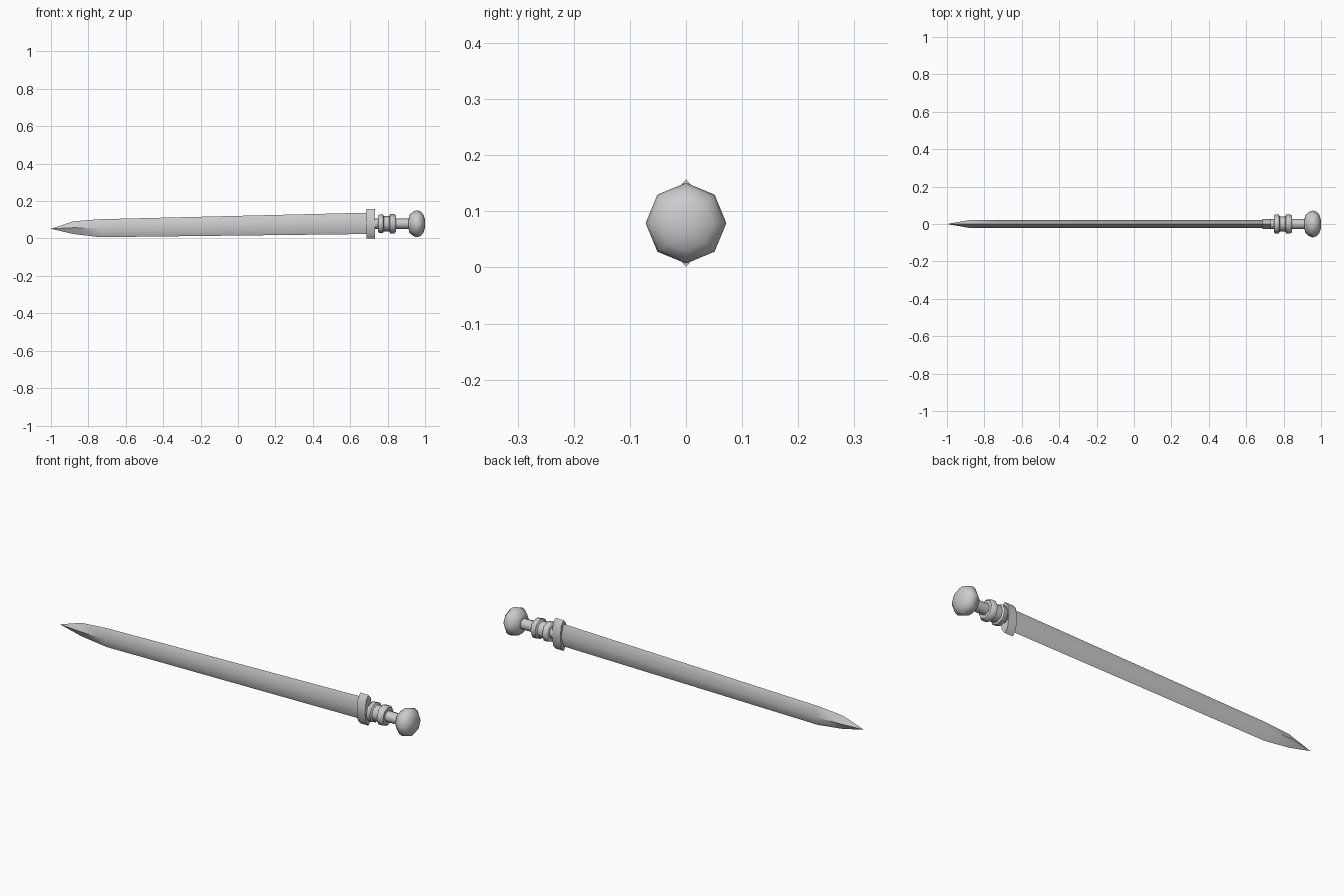
import bpy, bmesh, math

if "Cube" in bpy.data.objects:
    bpy.data.objects.remove(bpy.data.objects["Cube"])


def loft(name, stations, sides):
    """Skin elliptical rings (x, centre z, half depth y, half height z) along x."""
    bm = bmesh.new()
    rings = []
    for x, zc, ry, rz in stations:
        if ry == 0:
            rings.append([bm.verts.new((x, 0, zc))] * sides)
            continue
        rings.append([bm.verts.new((x, ry * math.cos(2 * math.pi * k / sides),
                                    zc + rz * math.sin(2 * math.pi * k / sides)))
                      for k in range(sides)])
    for a, b in zip(rings, rings[1:]):
        for k in range(sides):
            j = (k + 1) % sides
            bm.faces.new(list(dict.fromkeys((a[k], a[j], b[j], b[k]))))
    for ring in (rings[0], rings[-1]):
        if len(set(ring)) > 2:
            bm.faces.new(ring)
    bmesh.ops.recalc_face_normals(bm, faces=bm.faces[:])
    me = bpy.data.meshes.new(name)
    bm.to_mesh(me)
    bm.free()
    ob = bpy.data.objects.new(name, me)
    bpy.context.collection.objects.link(ob)
    bpy.ops.object.select_all(action='DESELECT')
    ob.select_set(True)
    bpy.context.view_layer.objects.active = ob
    bpy.ops.object.shade_smooth_by_angle(angle=math.radians(50))
    return ob


HILT_Z = 0.079


def turned(name, profile):
    """Eight-sided round part on the hilt axis from (x, radius) points."""
    return loft(name, [(x, HILT_Z, r, r) for x, r in profile], 8)


# Diamond-section blade, slightly tilted towards the tip
loft("blade", [(-1.0, 0.052, 0, 0), (-0.88, 0.058, 0.021, 0.034),
               (-0.74, 0.055, 0.021, 0.048), (0.70, 0.081, 0.021, 0.057)], 4)

# Flattened octagonal guard
loft("guard", [(0.687, HILT_Z, 0.028, 0.078), (0.733, HILT_Z, 0.028, 0.078)], 8)

# Grip with two raised rings
turned("grip", [(0.725, 0.027), (0.749, 0.027), (0.749, 0.044), (0.755, 0.050),
                (0.774, 0.050), (0.780, 0.041), (0.808, 0.041), (0.814, 0.051),
                (0.836, 0.051), (0.844, 0.044), (0.844, 0.028), (0.925, 0.027)])

# Rounded pommel
turned("pommel", [(0.912, 0.027), (0.916, 0.048), (0.938, 0.066), (0.956, 0.072),
                  (0.976, 0.066), (0.992, 0.048), (1.0, 0.020)])
